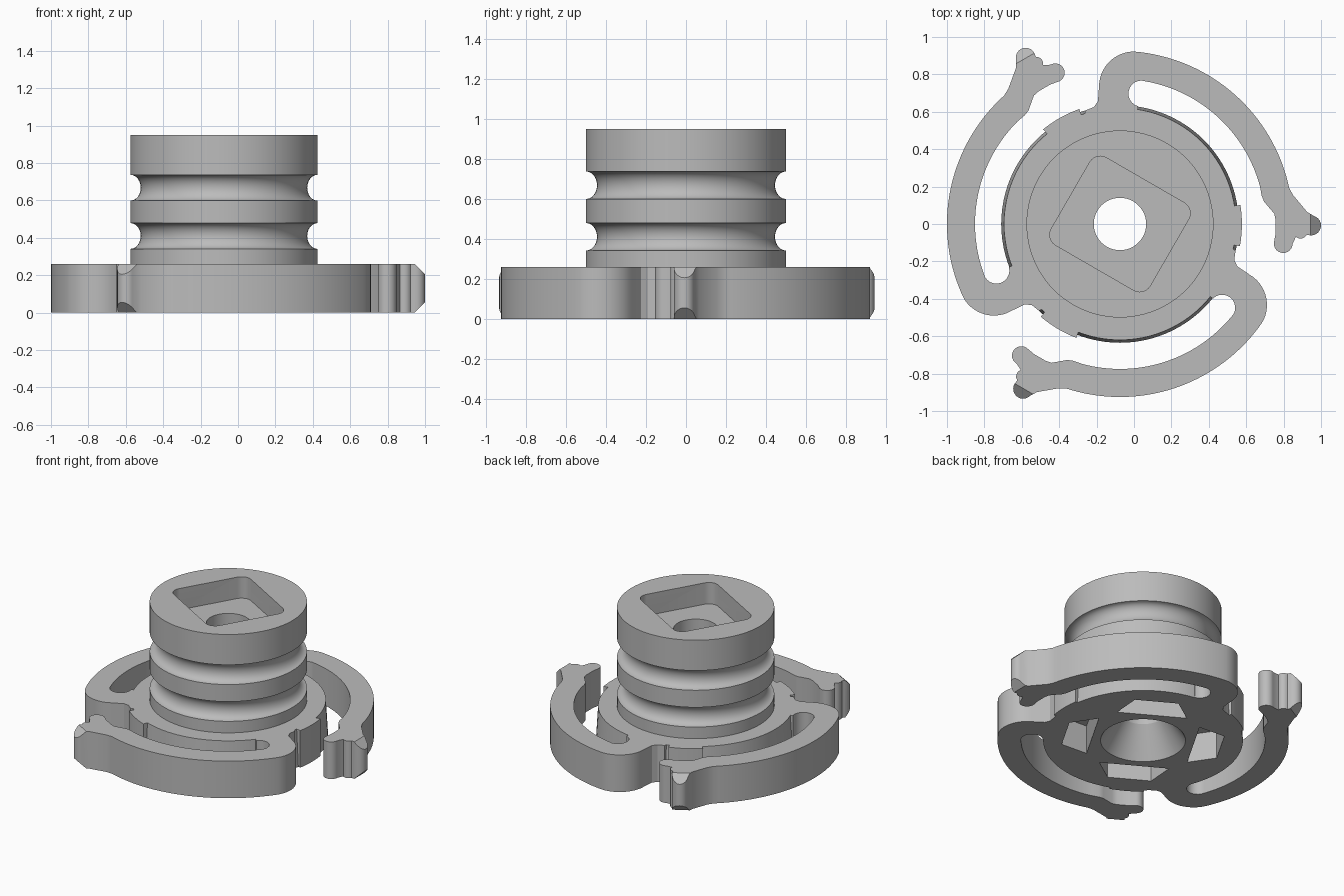
import bpy, bmesh, math
from mathutils import Matrix, Vector

if "Cube" in bpy.data.objects:
    bpy.data.objects.remove(bpy.data.objects["Cube"])

CX = -0.075          # hub axis
H = 0.26             # flange and arm height
grey = bpy.data.materials.new("plain grey")
grey.diffuse_color = (0.5, 0.5, 0.5, 1)
grey.use_nodes = True
grey.node_tree.nodes["Principled BSDF"].inputs["Base Color"].default_value = grey.diffuse_color


def arc(cx, cy, r, a0, a1, n, ry=None):
    pts = []
    for i in range(n + 1):
        a = math.radians(a0 + (a1 - a0) * i / n)
        pts.append((cx + r * math.cos(a), cy + (ry or r) * math.sin(a)))
    return pts


def finish(name, bm, turn=0):
    bmesh.ops.recalc_face_normals(bm, faces=bm.faces[:])
    me = bpy.data.meshes.new(name)
    bm.to_mesh(me)
    bm.free()
    me.transform(Matrix.Translation((CX, 0, 0)) @ Matrix.Rotation(math.radians(turn), 4, 'Z'))
    me.materials.append(grey)
    ob = bpy.data.objects.new(name, me)
    bpy.context.collection.objects.link(ob)
    return ob


def prism(pts, z0, z1):
    bm = bmesh.new()
    face = bm.faces.new([bm.verts.new((x, y, z0)) for x, y in pts])
    top = bmesh.ops.extrude_face_region(bm, geom=[face])["geom"]
    bmesh.ops.translate(bm, vec=(0, 0, z1 - z0),
                        verts=[v for v in top if isinstance(v, bmesh.types.BMVert)])
    return bm


def smooth(ob):
    bpy.ops.object.select_all(action='DESELECT')
    bpy.context.view_layer.objects.active = ob
    ob.select_set(True)
    bpy.ops.object.shade_smooth_by_angle(angle=math.radians(30))


# Hub: flange, grooved post and stepped bore in one turned profile
profile = [(0.27, 0), (0.635, 0), (0.62, H), (0.5, H)]
for z in (0.41, 0.668):
    profile += arc(0.5, z, 0.055, 270, 90, 12, 0.069)
profile += [(0.5, 0.95), (0.14, 0.95), (0.14, 0.2)]
bm = bmesh.new()
N = 96
rings = []
for i in range(N):
    a = math.tau * i / N
    rings.append([bm.verts.new((r * math.cos(a), r * math.sin(a), z)) for r, z in profile])
for i in range(N):
    p, q = rings[i], rings[(i + 1) % N]
    for j in range(len(profile)):
        k = (j + 1) % len(profile)
        bm.faces.new((p[j], q[j], q[k], p[k]))
hub = finish("grooved_hub", bm)

# Cutters: rounded drive socket on top, four tapered pockets below
socket = []
for sx, sy, a in ((1, 1, 0), (-1, 1, 90), (-1, -1, 180), (1, -1, 270)):
    socket += arc(sx * 0.24, sy * 0.205, 0.065, a, a + 90, 6)
cutters = [finish("socket_cutter", prism(socket, 0.80, 1.1), -30)]
pocket = [(0.325, -0.225), (0.5, -0.14), (0.5, 0.14), (0.325, 0.225)]
for k in range(4):
    cutters.append(finish("pocket_cutter", prism(pocket, -0.1, 0.2), 60 + 90 * k))
for c in cutters:
    m = hub.modifiers.new("cut", 'BOOLEAN')
    m.operation, m.solver, m.object = 'DIFFERENCE', 'EXACT', c
bpy.context.view_layer.update()
cut_mesh = bpy.data.meshes.new_from_object(
    hub.evaluated_get(bpy.context.evaluated_depsgraph_get()))
hub.modifiers.clear()
hub.data = cut_mesh
for c in cutters:
    bpy.data.objects.remove(c)
smooth(hub)

# Spring arm outline: root, outer sweep, two-lobed tip, inner sweep, slot end
arm = [(-0.19, 0.57), (-0.185, 0.607), (-0.14, 0.625), (-0.118, 0.655)]
arm += arc(0.075, 0.735, 0.187, 180, 95, 12)
arm += arc(0, 0, 0.925, 85, 12, 36)
arm += [(0.925, 0.155), (1.0, 0.065)]
arm += arc(1.022, -0.008, 0.053, 75, -110, 12)
arm += arc(0.965, -0.04, 0.038, -30, -130, 5)
arm += arc(0.873, -0.105, 0.05, 0, -185, 12)
arm += [(0.832, -0.05), (0.832, 0.02), (0.825, 0.055), (0.77, 0.12), (0.758, 0.15)]
arm += arc(0, 0, 0.775, 15, 80, 32)
arm += arc(0.115, 0.697, 0.07, 90, 255, 10)
arm += [(0.09, 0.57)]

for k in range(3):
    bm = prism(arm, 0, H)
    # bevel the top and bottom of the outer lobe
    for s in (1, -1):
        bmesh.ops.recalc_face_normals(bm, faces=bm.faces[:])
        res = bmesh.ops.bisect_plane(
            bm, geom=bm.verts[:] + bm.edges[:] + bm.faces[:],
            plane_co=Vector((1.02, 0, H if s > 0 else 0)),
            plane_no=Vector((1, 0, s)), clear_outer=True)
        edges = [e for e in res["geom_cut"] if isinstance(e, bmesh.types.BMEdge)]
        bmesh.ops.holes_fill(bm, edges=edges, sides=0)
    smooth(finish("spring_arm", bm, 120 * k))

    # Raised rim tab on the flange
    tab = arc(0, 0, 0.652, -10.5, 9, 8) + arc(0, 0, 0.56, 9, -10.5, 8)
    smooth(finish("rim_tab", prism(tab, 0, H), 120 * k))
